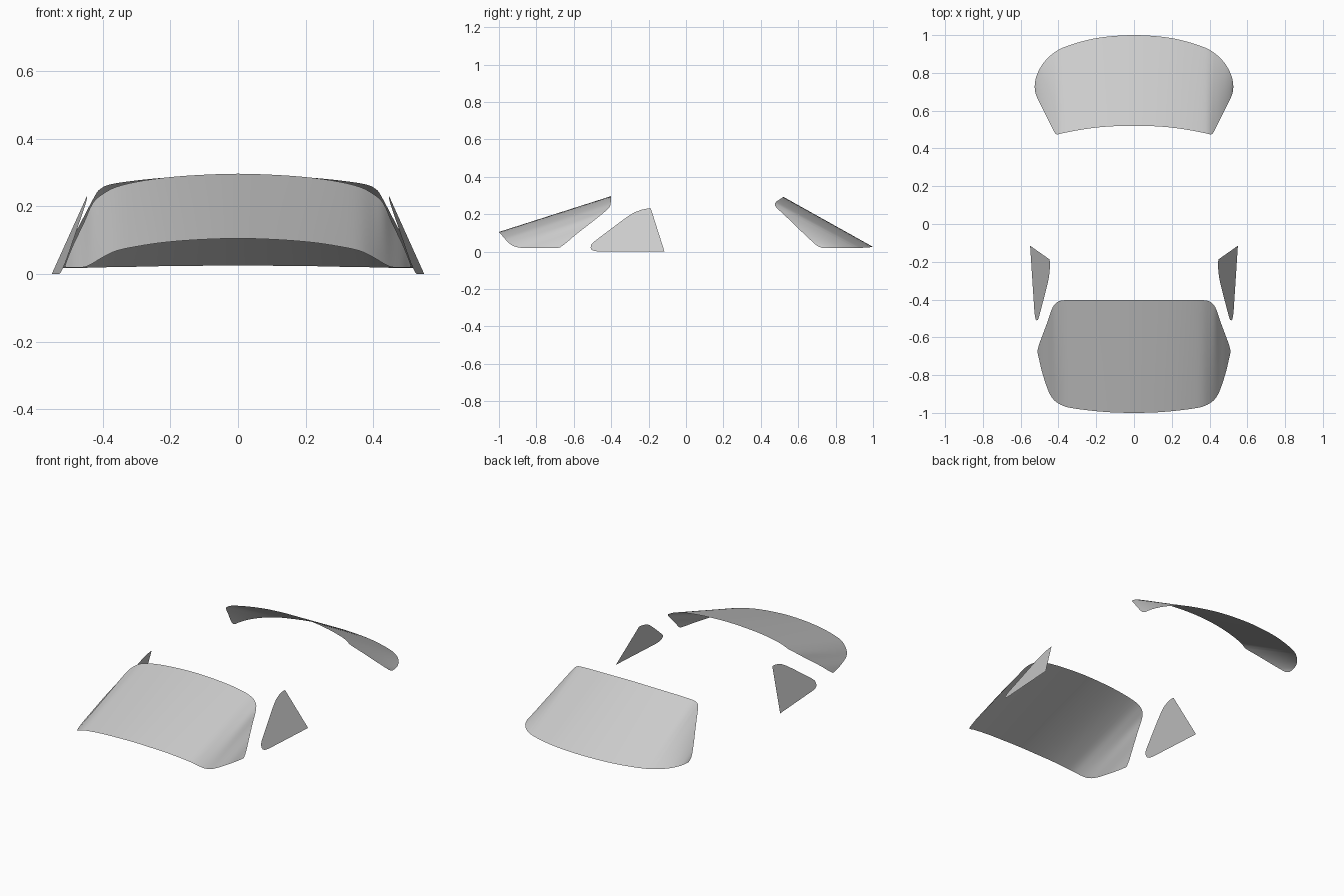
import bpy, bmesh
from mathutils import Vector

if "Cube" in bpy.data.objects:
    bpy.data.objects.remove(bpy.data.objects["Cube"])


def catmull(a, b, c, d, t):
    return 0.5 * (2 * b + (c - a) * t + (2 * a - 5 * b + 4 * c - d) * t * t
                  + (3 * b - a - 3 * c + d) * t ** 3)


def finish(name, bm):
    me = bpy.data.meshes.new(name)
    bm.to_mesh(me)
    bm.free()
    ob = bpy.data.objects.new(name, me)
    bpy.context.collection.objects.link(ob)
    return ob


def curved_glass(name, half, steps=3, rows=10):
    """Loft a symmetric pane; stations are (x, front y, front z, back y, back z)."""
    st = [(-s[0],) + s[1:] for s in reversed(half[1:])] + half
    st = [Vector(s) for s in st]
    cols = []
    for i in range(len(st) - 1):
        a, b, c, d = st[max(i - 1, 0)], st[i], st[i + 1], st[min(i + 2, len(st) - 1)]
        cols += [catmull(a, b, c, d, k / steps) for k in range(steps)]
    cols.append(st[-1])
    bm = bmesh.new()
    grid = []
    for x, y0, z0, y1, z1 in cols:
        p, q = Vector((x, y0, z0)), Vector((x, y1, z1))
        grid.append([bm.verts.new(p.lerp(q, j / rows)) for j in range(rows + 1)])
    for g, h in zip(grid, grid[1:]):
        for j in range(rows):
            f = bm.faces.new((g[j], h[j], h[j + 1], g[j + 1]))
            f.smooth = True
    bmesh.ops.remove_doubles(bm, verts=bm.verts, dist=0.0005)
    return finish(name, bm)


# Windscreen
curved_glass("windscreen", [
    (0, -1.0, .105, -.402, .296), (.12, -.997, .101, -.402, .292),
    (.22, -.989, .093, -.402, .284), (.30, -.979, .081, -.402, .272),
    (.36, -.968, .068, -.403, .257), (.40, -.950, .049, -.410, .236),
    (.43, -.925, .031, -.440, .208), (.455, -.880, .020, -.510, .152),
    (.485, -.790, .019, -.590, .090), (.503, -.715, .019, -.640, .047),
    (.512, -.675, .021, -.675, .021)])

# Rear window
curved_glass("rear_window", [
    (0, .520, .293, 1.0, .025), (.12, .517, .290, .994, .024),
    (.22, .508, .284, .980, .023), (.31, .494, .275, .957, .021),
    (.38, .480, .264, .932, .020), (.408, .475, .250, .917, .019),
    (.422, .487, .232, .908, .019), (.455, .553, .170, .880, .018),
    (.490, .622, .103, .838, .018), (.514, .672, .056, .790, .018),
    (.523, .700, .032, .755, .019), (.526, .727, .020, .727, .020)])

# Side quarter windows: flat panes leaning inward, outline in (y, z)
outline = [(-.115, 0), (-.188, .23), (-.212, .229), (-.24, .223), (-.275, .21),
           (-.305, .192), (-.35, .16), (-.43, .1), (-.495, .05), (-.507, .037),
           (-.51, .022), (-.505, .01), (-.49, .003), (-.46, 0)]
for side, label in ((1, "right"), (-1, "left")):
    bm = bmesh.new()
    vs = [bm.verts.new((side * (.55 - .43 * z + .065 * (y + .115)), y, z))
          for y, z in outline]
    f = bm.faces.new(vs)
    f.normal_update()
    if f.normal.x * side < 0:
        f.normal_flip()
    finish(label + "_quarter_window", bm)
